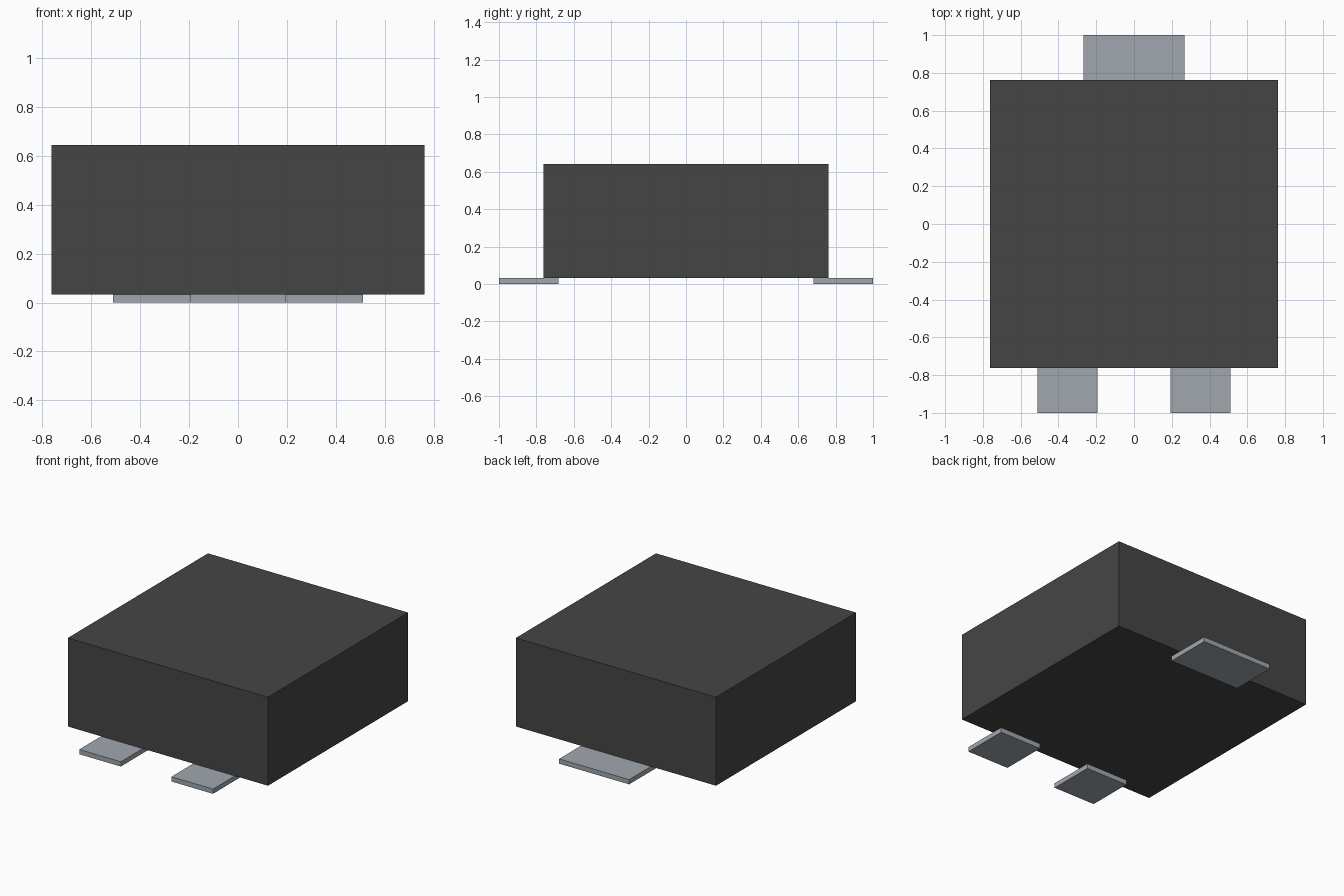
import bpy
import bmesh
from mathutils import Vector

cube = bpy.data.objects.get("Cube")
if cube:
    bpy.data.objects.remove(cube, do_unlink=True)


def make_material(name, rgb):
    mat = bpy.data.materials.new(name)
    mat.use_nodes = True
    color = (*rgb, 1.0)
    mat.diffuse_color = color
    mat.node_tree.nodes["Principled BSDF"].inputs["Base Color"].default_value = color
    return mat


def make_box(name, low, high, mat):
    """Box spanning two opposite corners."""
    low, high = Vector(low), Vector(high)
    bm = bmesh.new()
    bmesh.ops.create_cube(bm, size=1.0)
    bmesh.ops.scale(bm, vec=high - low, verts=bm.verts)
    mesh = bpy.data.meshes.new(name)
    bm.to_mesh(mesh)
    bm.free()
    mesh.materials.append(mat)
    obj = bpy.data.objects.new(name, mesh)
    obj.location = (low + high) / 2
    bpy.context.collection.objects.link(obj)
    return obj


dark_gray = make_material("dark gray plastic", (0.06, 0.06, 0.06))
metal_gray = make_material("pale metal gray", (0.35, 0.39, 0.42))

BODY_HALF = 0.763
BODY_TOP = 0.643
PAD_TOP = 0.033   # pads lie flush under the body
PAD_INNER = 0.683

# Main block
make_box("body", (-BODY_HALF, -BODY_HALF, PAD_TOP),
         (BODY_HALF, BODY_HALF, BODY_TOP), dark_gray)

# Two narrow pads at the front
for name, x0, x1 in (("front_pad_right", -0.51, -0.193),
                     ("front_pad_left", 0.193, 0.51)):
    make_box(name, (x0, -1.0, 0.0), (x1, -PAD_INNER, PAD_TOP), metal_gray)

# One wide pad at the back
make_box("back_pad", (-0.267, PAD_INNER, 0.0), (0.267, 1.0, PAD_TOP), metal_gray)
